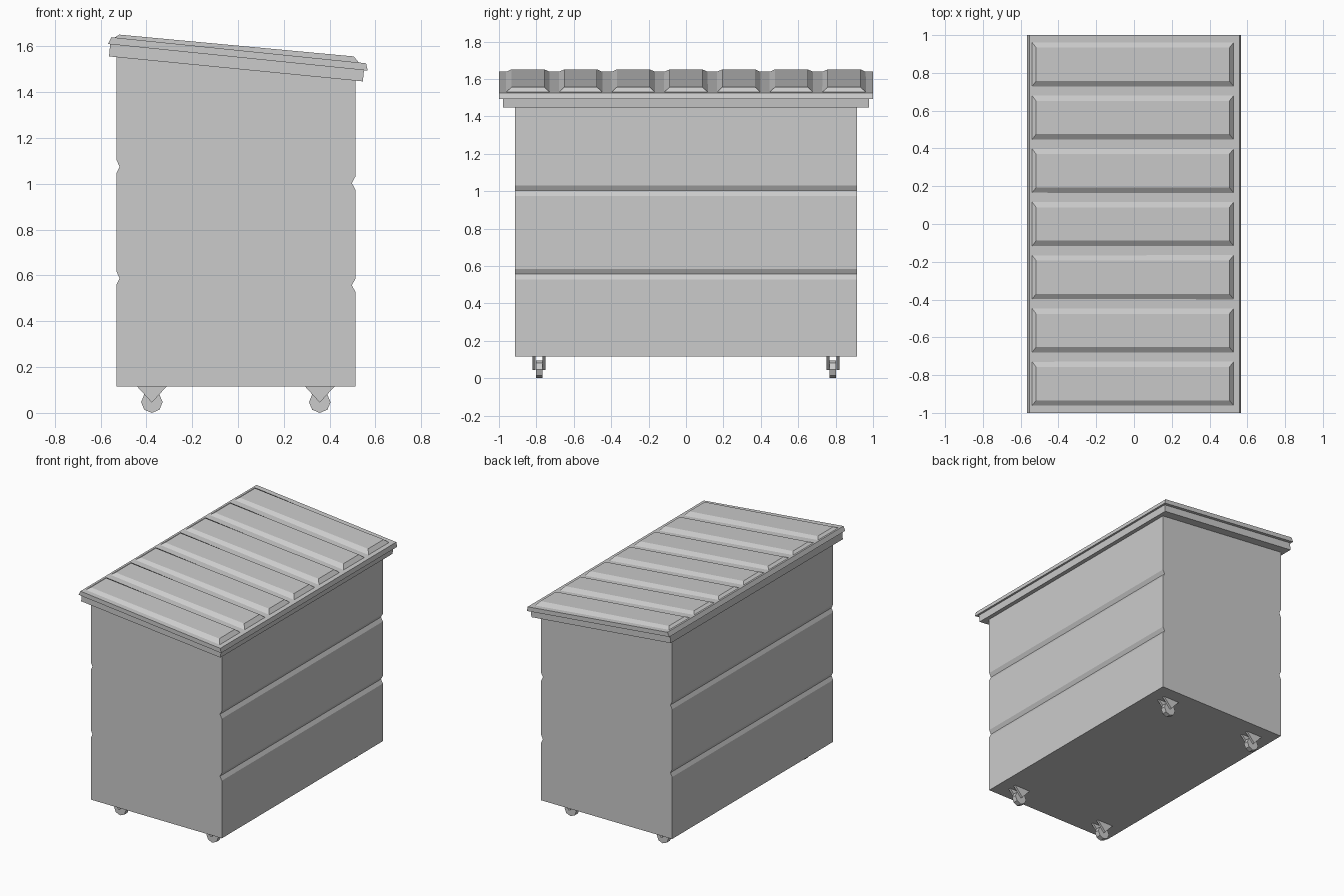
import bpy, bmesh, math

if "Cube" in bpy.data.objects:
    bpy.data.objects.remove(bpy.data.objects["Cube"])


def add_prism(bm, profile, cy, half):
    """Extrude an (x, z) profile along y; half is one half-width or one per point."""
    halves = half if isinstance(half, (list, tuple)) else [half] * len(profile)
    a = [bm.verts.new((x, cy - h, z)) for (x, z), h in zip(profile, halves)]
    b = [bm.verts.new((x, cy + h, z)) for (x, z), h in zip(profile, halves)]
    bm.faces.new(a)
    bm.faces.new(b[::-1])
    n = len(profile)
    for i in range(n):
        j = (i + 1) % n
        bm.faces.new((a[j], a[i], b[i], b[j]))


def build(name, parts):
    bm = bmesh.new()
    for profile, cy, half in parts:
        add_prism(bm, profile, cy, half)
    bmesh.ops.recalc_face_normals(bm, faces=bm.faces[:])
    mesh = bpy.data.meshes.new(name)
    bm.to_mesh(mesh)
    bm.free()
    obj = bpy.data.objects.new(name, mesh)
    bpy.context.collection.objects.link(obj)
    return obj


def notch(x, z, depth):
    """V groove pressed into a wall, listed upwards."""
    return [(x, z - 0.028), (x + depth, z), (x, z + 0.028)]


# Bin body with two pressed grooves on each long wall
right = [(0.512, 0.115)] + notch(0.512, 0.557, -0.015) + notch(0.512, 1.003, -0.015) + [(0.512, 1.47)]
left = [(-0.53, 0.115)] + notch(-0.53, 0.588, 0.013) + notch(-0.53, 1.075, 0.013) + [(-0.53, 1.575)]
build("bin_body", [(right + left[::-1], 0, 0.915)])

# Rim under the lid
build("rim", [([(-0.563, 1.556), (0.545, 1.447), (0.55, 1.497), (-0.558, 1.61)], 0, 0.978)])

# Sloping lid plate
build("lid", [([(-0.567, 1.61), (0.566, 1.494), (0.559, 1.526), (-0.553, 1.64)], 0, 1.0)])

# Seven raised ribs with bevelled sides
rib = [(-0.54, 1.638), (0.528, 1.529), (0.505, 1.556), (-0.518, 1.651)]
build("lid_ribs", [(rib, 0.2817 * i, [0.117, 0.117, 0.088, 0.088]) for i in range(-3, 4)])

# Casters: octagonal wheel between two triangular bracket plates
for side, cx in (("left", -0.376), ("right", 0.357)):
    for end, cy in (("front", -0.785), ("back", 0.785)):
        wheel = [(cx + 0.047 * math.sin(k * math.pi / 4), 0.047 - 0.047 * math.cos(k * math.pi / 4))
                 for k in range(8)]
        build(f"wheel_{end}_{side}", [(wheel, cy, 0.018)])
        plate = [(cx - 0.065, 0.116), (cx, 0.045), (cx + 0.065, 0.116)]
        build(f"bracket_{end}_{side}", [(plate, cy + s * 0.0265, 0.008) for s in (-1, 1)])
